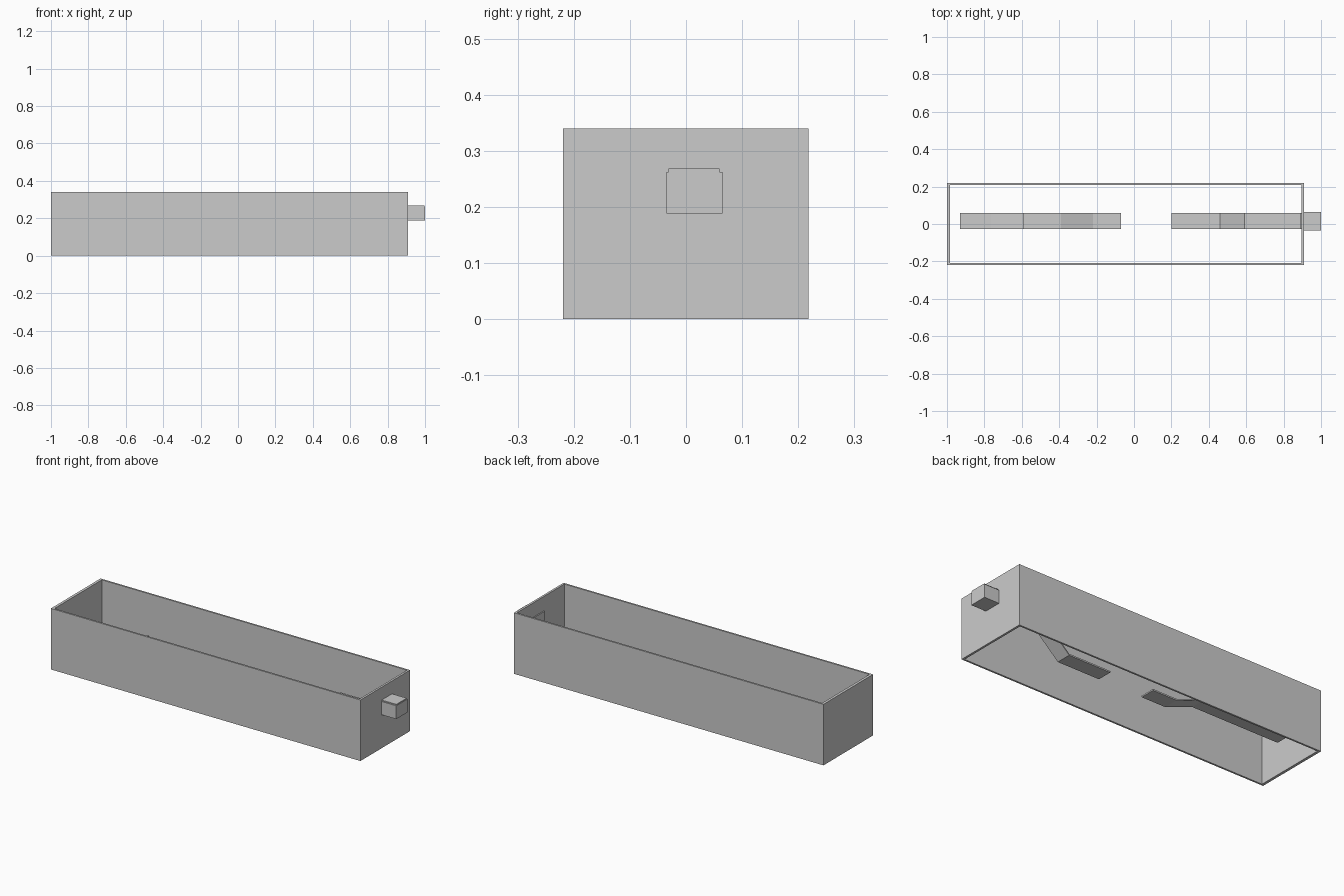
import bpy, bmesh

if "Cube" in bpy.data.objects:
    bpy.data.objects.remove(bpy.data.objects["Cube"])


def mesh_object(name, bm):
    bmesh.ops.recalc_face_normals(bm, faces=bm.faces)
    me = bpy.data.meshes.new(name)
    bm.to_mesh(me)
    bm.free()
    ob = bpy.data.objects.new(name, me)
    bpy.context.collection.objects.link(ob)
    return ob


def box(name, x, y, z):
    bm = bmesh.new()
    bmesh.ops.create_cube(bm, size=1)
    for v in bm.verts:
        for i, (a, b) in enumerate((x, y, z)):
            v.co[i] = a if v.co[i] < 0 else b
    return mesh_object(name, bm)


def extrude_profile(name, pts, y0, y1):
    """Closed x-z outline extruded along y."""
    bm = bmesh.new()
    face = bm.faces.new([bm.verts.new((x, y0, z)) for x, z in pts])
    ext = bmesh.ops.extrude_face_region(bm, geom=[face])
    verts = [g for g in ext["geom"] if isinstance(g, bmesh.types.BMVert)]
    bmesh.ops.translate(bm, verts=verts, vec=(0, y1 - y0, 0))
    return mesh_object(name, bm)


def frame(name, outer, inner, z0, z1):
    """Rectangular tube, open at top and bottom."""
    bm = bmesh.new()
    rings = []
    for (x0, x1, y0, y1), z in ((outer, z0), (outer, z1), (inner, z1), (inner, z0)):
        rings.append([bm.verts.new((x, y, z)) for x, y in
                      ((x0, y0), (x1, y0), (x1, y1), (x0, y1))])
    for r in range(4):
        a, b = rings[r], rings[(r + 1) % 4]
        for i in range(4):
            j = (i + 1) % 4
            bm.faces.new((a[i], a[j], b[j], b[i]))
    return mesh_object(name, bm)


SY0, SY1 = -0.026, 0.06
T = 0.008

# Open casing
frame("casing", (-1, 0.908, -0.219, 0.218), (-0.985, 0.896, -0.209, 0.208), 0, 0.34)

# Right spring strip: low contact, ramp, shelf and upright tab on the end wall
low = [(0.2, 0.066), (0.46, 0.066), (0.59, 0.183), (0.898, 0.183)]
top = [(0.898, 0.26), (0.89, 0.26), (0.89, 0.183 + T)]
top += [(x, z + T) for x, z in reversed(low[:3])]
extrude_profile("right_strip", low + top, SY0, SY1)

# Left spring strip: low contact, ramp and long shelf
low = [(-0.93, 0.13), (-0.39, 0.13), (-0.22, 0.066), (-0.07, 0.066)]
extrude_profile("left_strip", low + [(x, z + T) for x, z in reversed(low)], SY0, SY1)

# Catch wedge on the left strip
extrude_profile("catch_wedge", [(-0.765, 0.13 + T), (-0.59, 0.13 + T), (-0.59, 0.193)], SY0, SY1)

# Push button outside the end wall, with its narrow cap plate
box("button", (0.908, 1.0), (-0.035, 0.065), (0.188, 0.262))
box("button_cap", (0.908, 0.998), (-0.031, 0.06), (0.262, 0.268))
